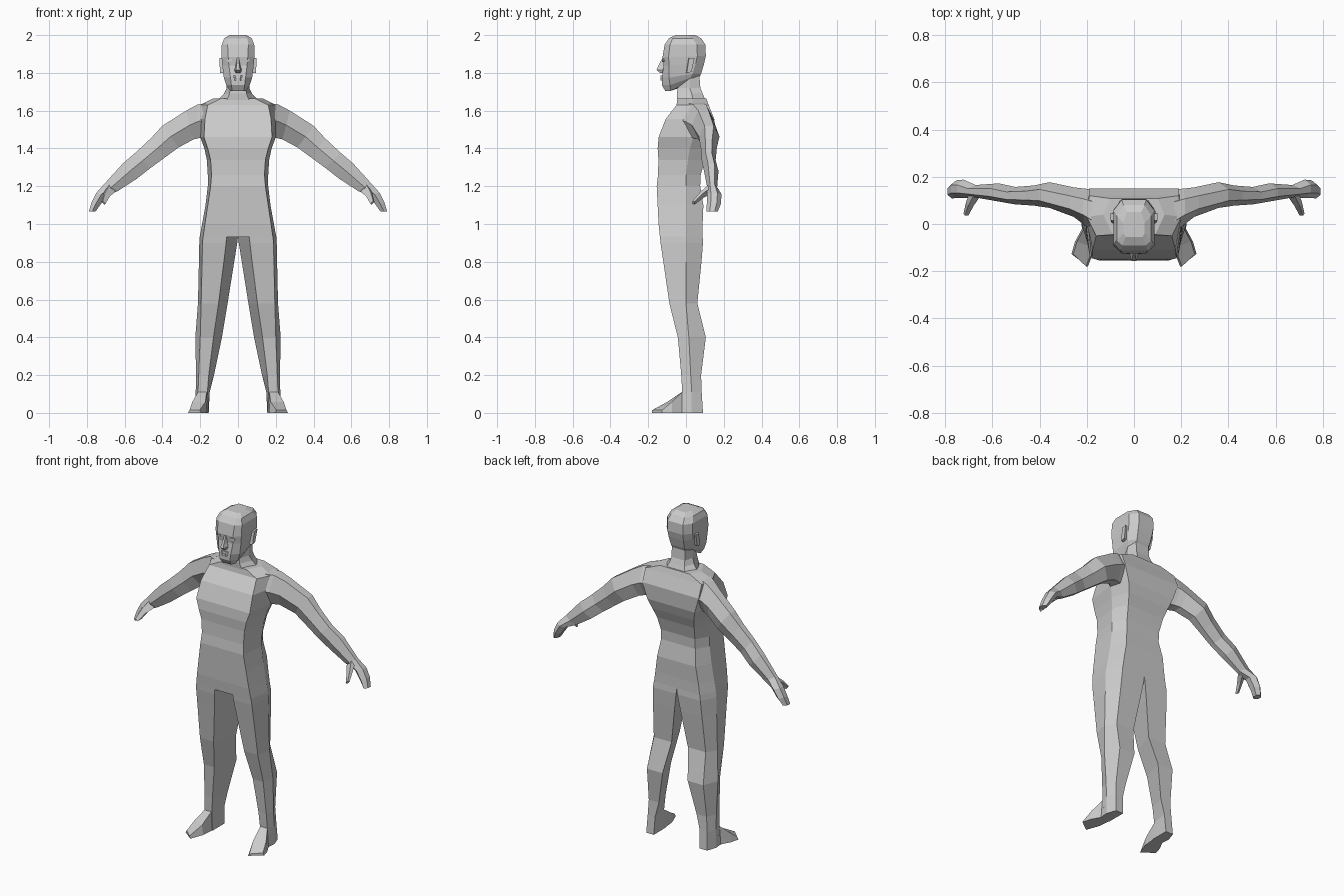
import bpy, bmesh
from mathutils import Vector

skin = bpy.data.materials.new("plain_grey")
skin.diffuse_color = (0.6, 0.6, 0.6, 1)


def loft(name, rings, mirror=False, start=True, end=True):
    """Skin a list of equal-length point rings, optionally mirrored in x."""
    bm = bmesh.new()
    rows = [[bm.verts.new(p) for p in r] for r in rings]
    n = len(rows[0])
    for a, b in zip(rows, rows[1:]):
        for i in range(n):
            j = (i + 1) % n
            bm.faces.new((a[i], a[j], b[j], b[i]))
    if start:
        bm.faces.new(rows[0])
    if end:
        bm.faces.new(rows[-1])
    bmesh.ops.recalc_face_normals(bm, faces=bm.faces)
    me = bpy.data.meshes.new(name)
    bm.to_mesh(me)
    bm.free()
    me.materials.append(skin)
    ob = bpy.data.objects.new(name, me)
    bpy.context.collection.objects.link(ob)
    if mirror:
        ob.modifiers.new("mirror", "MIRROR").use_mirror_merge = False
    return ob


def symmetric(half, z):
    """Horizontal ring from its right half, front to back."""
    return [(x, y, z) for x, y in half] + [(-x, y, z) for x, y in reversed(half)]


# Torso: z, front width, front y, side width, side y, back width, back y
torso = [
    (.93, .185, -.138, .203, 0, .155, .088),
    (1.0, .175, -.145, .19, 0, .145, .088),
    (1.1, .16, -.15, .172, 0, .13, .092),
    (1.2, .145, -.155, .16, 0, .115, .075),
    (1.26, .14, -.148, .16, 0, .115, .078),
    (1.34, .145, -.146, .165, .01, .125, .10),
    (1.40, .16, -.15, .178, .02, .14, .125),
    (1.46, .18, -.145, .20, .04, .16, .145),
    (1.555, .175, -.108, .205, .03, .19, .15),
    (1.63, .16, -.05, .20, .03, .19, .12),
    (1.665, .09, -.045, .13, .04, .10, .108),
]
loft("torso", [symmetric([(a, b), (c, d), (e, f)], z)
               for z, a, b, c, d, e, f in torso])

# Neck
neck = [(1.64, .065, -.045, .12, .04, .07, .11),
        (1.69, .045, -.048, .075, .03, .05, .088),
        (1.72, .04, -.045, .06, .02, .045, .076),
        (1.80, .04, -.04, .06, .02, .045, .07)]
loft("neck", [symmetric([(a, b), (c, d), (e, f)], z)
              for z, a, b, c, d, e, f in neck])

# Head: z, front width, front y, side width, cheek y, back width, back y, rise at back
head = [(1.705, .03, -.11, .042, -.08, .03, .055, .045),
        (1.735, .035, -.128, .062, -.085, .04, .07, .04),
        (1.775, .04, -.128, .075, -.09, .045, .08, .02),
        (1.84, .048, -.118, .083, -.09, .05, .096, .01),
        (1.885, .052, -.124, .087, -.092, .052, .105, .005),
        (1.95, .055, -.113, .086, -.085, .052, .103, 0),
        (1.983, .05, -.09, .073, -.07, .045, .08, 0),
        (2.0, .035, -.055, .045, -.04, .03, .05, 0)]
rings = []
for z, a, b, c, d, e, f, up in head:
    r = symmetric([(a, b), (c, d), (c, f - .045), (e, f)], z)
    rings.append([(x, y, h + (up if y > 0 else 0)) for x, y, h in r])
loft("head", rings)

# Nose: tapered wedge
loft("nose", [[(-w, -.11, z), (w, -.11, z), (w * .5, y, z), (-w * .5, y, z)]
              for z, w, y in [(1.80, .018, -.138), (1.815, .022, -.156),
                              (1.835, .015, -.148), (1.88, .008, -.124)]])

# Lips: shallow upper and lower ridges
for name, z0, z1, w in (("upper_lip", 1.775, 1.787, .03), ("lower_lip", 1.76, 1.772, .024)):
    loft(name, [[(-w, -.122, z), (w, -.122, z), (w * .4, y, z), (-w * .4, y, z)]
                for z, y in ((z0, -.136), (z1, -.134))])

# Eyes: slim lids
loft("eye", [[(.03, y, 1.865), (.045, y, 1.857), (.06, y + .008, 1.863),
              (.06, y + .008, 1.871), (.045, y, 1.875), (.032, y, 1.872)]
             for y in (-.11, -.126)], mirror=True)

# Ears: slanted plates
loft("ear", [[(x, .0 + s, 1.80), (x, .025 + s, 1.805), (x + .004, .042 + s, 1.88),
              (x + .004, .012 + s, 1.878)] for x, s in ((.075, 0), (.095, .004))], mirror=True)

# Legs: z, inner front x, outer front x, side x, outer back x, inner back x, front y, side y, back y
legs = [(.935, .06, .185, .203, .155, .0, -.138, 0, .088),
        (.90, .063, .188, .205, .16, .004, -.135, 0, .09),
        (.80, .075, .19, .207, .165, .02, -.12, 0, .082),
        (.58, .103, .195, .212, .175, .055, -.088, 0, .06),
        (.40, .13, .20, .226, .19, .085, -.043, .015, .105),
        (.20, .155, .208, .222, .195, .127, -.025, .025, .08),
        (.11, .162, .212, .224, .20, .15, -.02, .03, .083),
        (.0, .155, .22, .225, .205, .155, -.025, .03, .09)]
loft("leg", [[(a, f, z), (b, f, z), (c, s, z), (d, k, z), (e, k, z)]
             for z, a, b, c, d, e, f, s, k in legs], mirror=True, start=False)

# Feet: inner x, inner y, outer x, outer y, top z
feet = [(.155, .0, .222, .0, .115), (.158, -.022, .22, -.02, .11),
        (.165, -.10, .25, -.075, .058), (.195, -.18, .265, -.127, .014)]
loft("foot", [[(a, b, 0), (c, d, 0), (c - .008, d, t), (a + .008, b, t)]
              for a, b, c, d, t in feet], mirror=True)


def limb_ring(tx, tz, bx, bz, yf, yb):
    """Six-sided slice between an upper and a lower edge."""
    m = (yf + yb) / 2
    q = (yb - yf) * .22
    mx, mz = (tx + bx) / 2, (tz + bz) / 2
    return [(tx, m - q, tz), (tx, m + q, tz), (mx, yb, mz),
            (bx, m + q, bz), (bx, m - q, bz), (mx, yf, mz)]


# Arms with hands: upper x, z, lower x, z, front y, back y
arms = [(.17, 1.64, .17, 1.46, -.04, .145),
        (.215, 1.632, .205, 1.455, -.005, .15),
        (.275, 1.60, .235, 1.448, .03, .155),
        (.40, 1.52, .315, 1.405, .068, .177),
        (.46, 1.455, .39, 1.35, .078, .163),
        (.54, 1.38, .465, 1.295, .083, .157),
        (.61, 1.32, .535, 1.24, .095, .172),
        (.705, 1.215, .635, 1.175, .112, .165),
        (.75, 1.165, .695, 1.15, .11, .188),
        (.775, 1.115, .73, 1.10, .11, .185),
        (.79, 1.065, .755, 1.065, .108, .168)]
loft("arm", [limb_ring(*a) for a in arms], mirror=True)

# Thumbs
thumb = [((.672, .13, 1.185), .022), ((.695, .085, 1.155), .016), ((.712, .04, 1.112), .010)]
loft("thumb", [[Vector(c) + Vector(o) * s for o in
                ((1, .5, .6), (.4, -.5, 1), (-1, -.5, -.6), (-.4, .5, -1))]
               for c, s in thumb], mirror=True)
